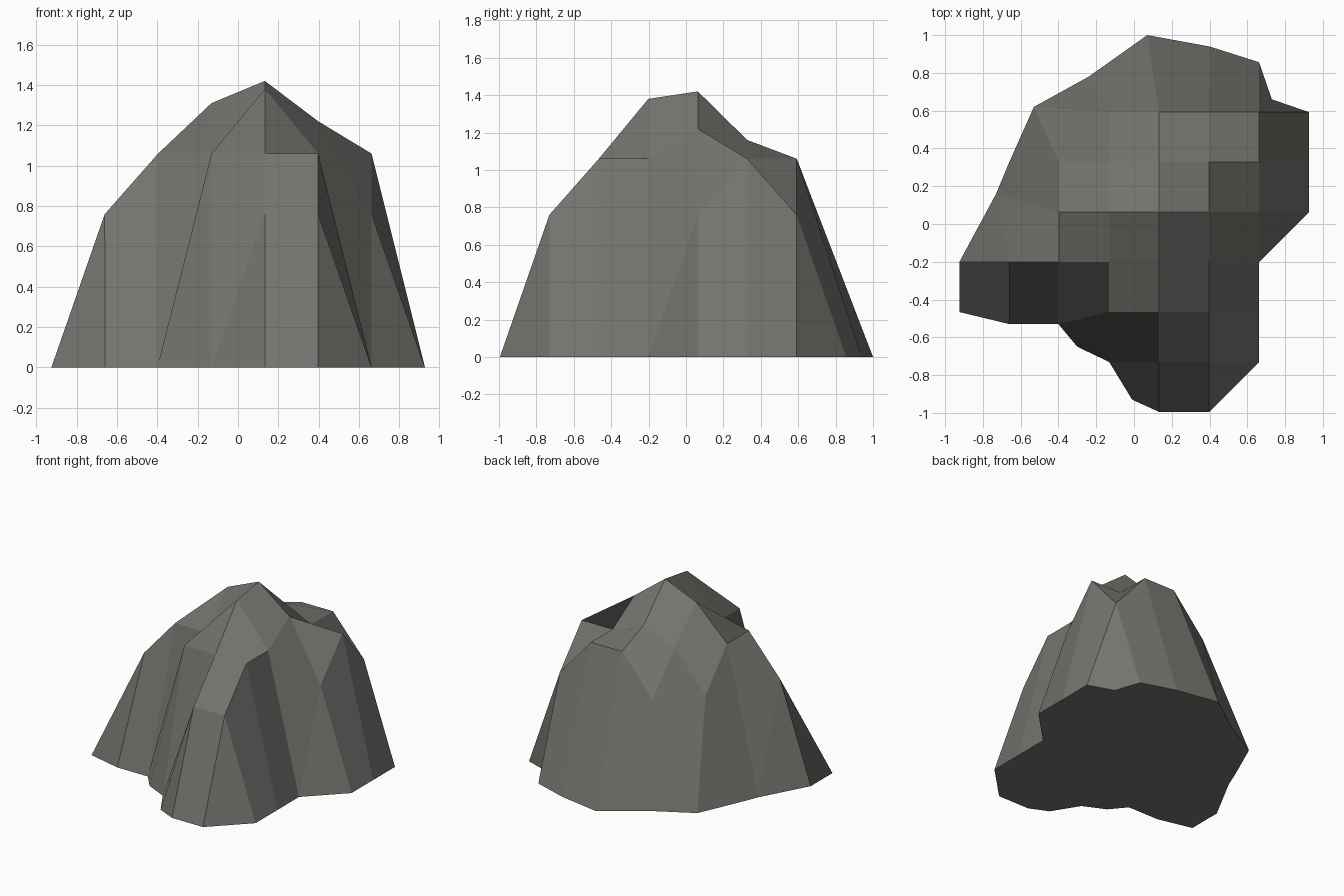
import bpy, bmesh

if "Cube" in bpy.data.objects:
    bpy.data.objects.remove(bpy.data.objects["Cube"])

# Relief rows from front to back on an 8 x 8 grid.
# "." is empty, 0 is the ground outline, letters are heights.
ROWS = ["...000..",
        "..00aa0.",
        "000bbb0.",
        "0abbfb0.",
        ".0begda0",
        ".0abcbb0",
        "..0abba0",
        "...00000"]
HEIGHT = {"0": 0, "a": 0.76, "b": 1.06, "c": 1.16, "d": 1.22,
          "e": 1.31, "f": 1.38, "g": 1.42}

# Outline points pulled off the grid: (row, column) -> position
MOVED = {(0, 3): (-0.01, -0.93), (1, 2): (-0.30, -0.65),
         (2, 1): (-0.66, -0.53), (2, 2): (-0.40, -0.53),
         (4, 1): (-0.73, 0.16), (6, 2): (-0.53, 0.62),
         (7, 3): (-0.24, 0.78), (7, 4): (0.07, 1.0),
         (7, 5): (0.40, 0.94), (7, 7): (0.73, 0.66)}
STEP = 0.2645

bm = bmesh.new()
verts = {}
for r, row in enumerate(ROWS):
    for c, key in enumerate(row):
        if key != ".":
            x, y = MOVED.get((r, c), (-0.925 + c * STEP, -0.995 + r * STEP))
            verts[r, c] = bm.verts.new((x, y, HEIGHT[key]))

# Rock surface: one face per cell, triangles where a corner is empty
for r in range(7):
    for c in range(7):
        cell = [(r, c), (r, c + 1), (r + 1, c + 1), (r + 1, c)]
        vs = [verts[k] for k in cell if k in verts]
        if len(vs) > 2 and any(v.co.z > 0 for v in vs):
            bm.faces.new(vs)

# Flat underside
bmesh.ops.holes_fill(bm, edges=[e for e in bm.edges if e.is_boundary], sides=0)
bmesh.ops.recalc_face_normals(bm, faces=bm.faces)

mesh = bpy.data.meshes.new("rock")
bm.to_mesh(mesh)
bm.free()
rock = bpy.data.objects.new("rock", mesh)
bpy.context.collection.objects.link(rock)

stone = bpy.data.materials.new("stone grey")
stone.diffuse_color = (0.175, 0.175, 0.16, 1)
stone.use_nodes = True
stone.node_tree.nodes["Principled BSDF"].inputs["Base Color"].default_value = stone.diffuse_color
mesh.materials.append(stone)
